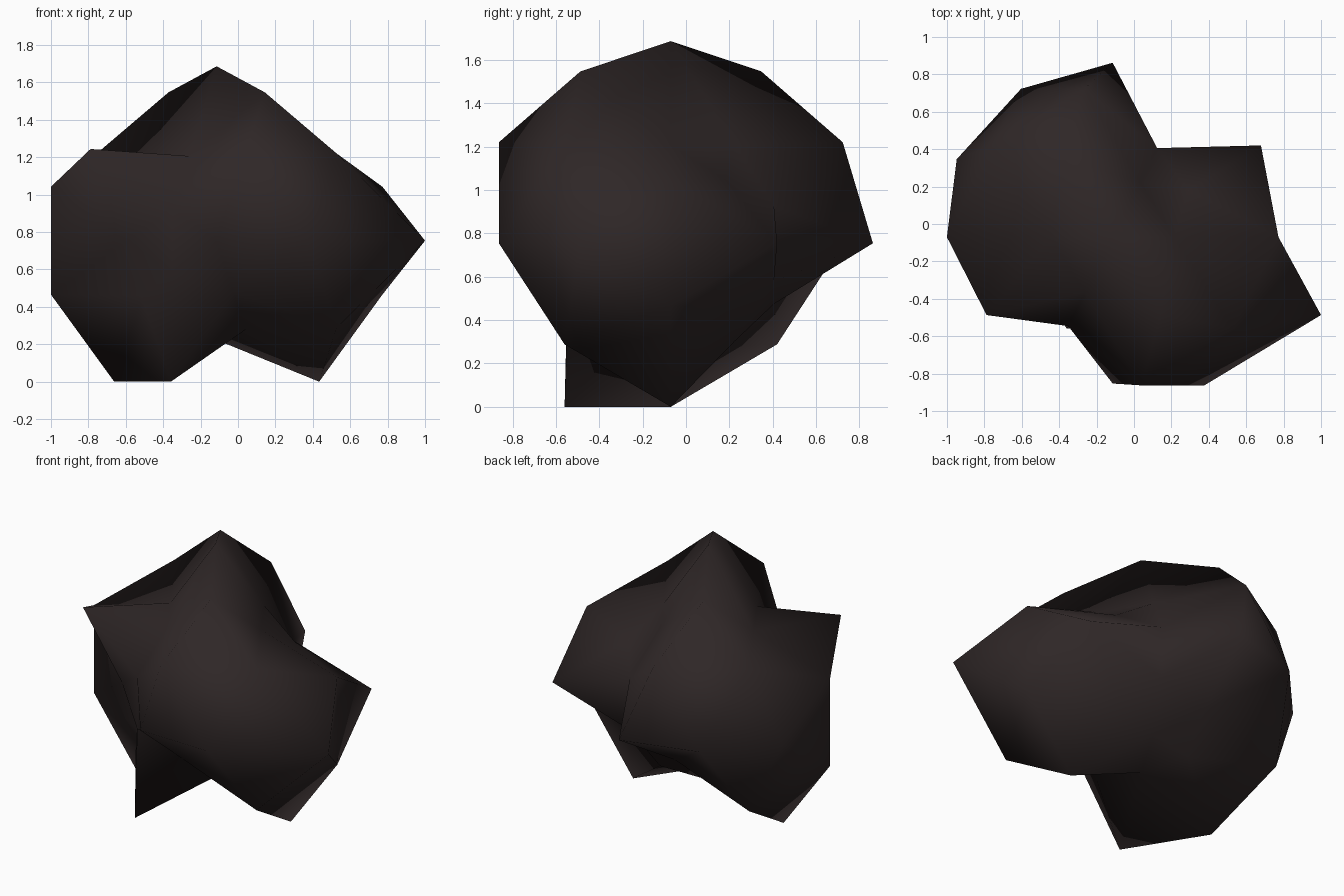
import bpy, bmesh, math
from mathutils import Vector, Matrix

if "Cube" in bpy.data.objects:
    bpy.data.objects.remove(bpy.data.objects["Cube"])

R = 0.932
CENTRE = Vector((-0.114, -0.07, 0.754))
DENT = 0.6  # how far a dented corner is pulled towards the middle

# corners of the ball (unit directions) that are dented inwards
DENTS = [
    (.59, 0, .81), (-.59, 0, .81), (0, 0, -1),             # middle ring
    (-.85, -.53, 0), (-.26, -.53, .81),                    # front ring
    (.28, -.45, -.85), (-.72, -.45, -.53),
    (.16, -.85, -.5), (-.43, -.85, .31), (-.43, -.85, -.31),  # front cap
    (-.28, .45, -.85), (.72, .45, .53), (.72, .45, -.53),  # back ring
    (.26, .53, .81), (.26, .53, -.81),
    (.43, .85, .31), (.43, .85, -.31), (-.16, .85, -.5),   # back cap
]

# faceted ball with its pole along y
bm = bmesh.new()
bmesh.ops.create_icosphere(bm, subdivisions=2, radius=1.0,
                           matrix=Matrix.Rotation(math.pi / 2, 4, 'X'))
verts = list(bm.verts)
unit = [v.co.copy() for v in verts]


def nearest(d):
    d = Vector(d)
    return verts[min(range(len(unit)), key=lambda i: (unit[i] - d).length)]


# dents, a flattened front pole and one drawn-out side point
for d in DENTS:
    v = nearest(d)
    v.co *= DENT
nearest((0, 0, -1)).co *= 0.95
nearest((0, -1, 0)).co *= 0.84
nearest((.89, -.45, 0)).co.x = (1.0 - CENTRE.x) / R

for v in bm.verts:
    v.co = v.co * R + CENTRE
for f in bm.faces:
    f.smooth = True

mesh = bpy.data.meshes.new("rock")
bm.to_mesh(mesh)
bm.free()
rock = bpy.data.objects.new("rock", mesh)
bpy.context.collection.objects.link(rock)

mat = bpy.data.materials.new("dark brown stone")
mat.diffuse_color = (0.028, 0.02, 0.02, 1)
mat.use_nodes = True
mat.node_tree.nodes["Principled BSDF"].inputs["Base Color"].default_value = mat.diffuse_color
mesh.materials.append(mat)
